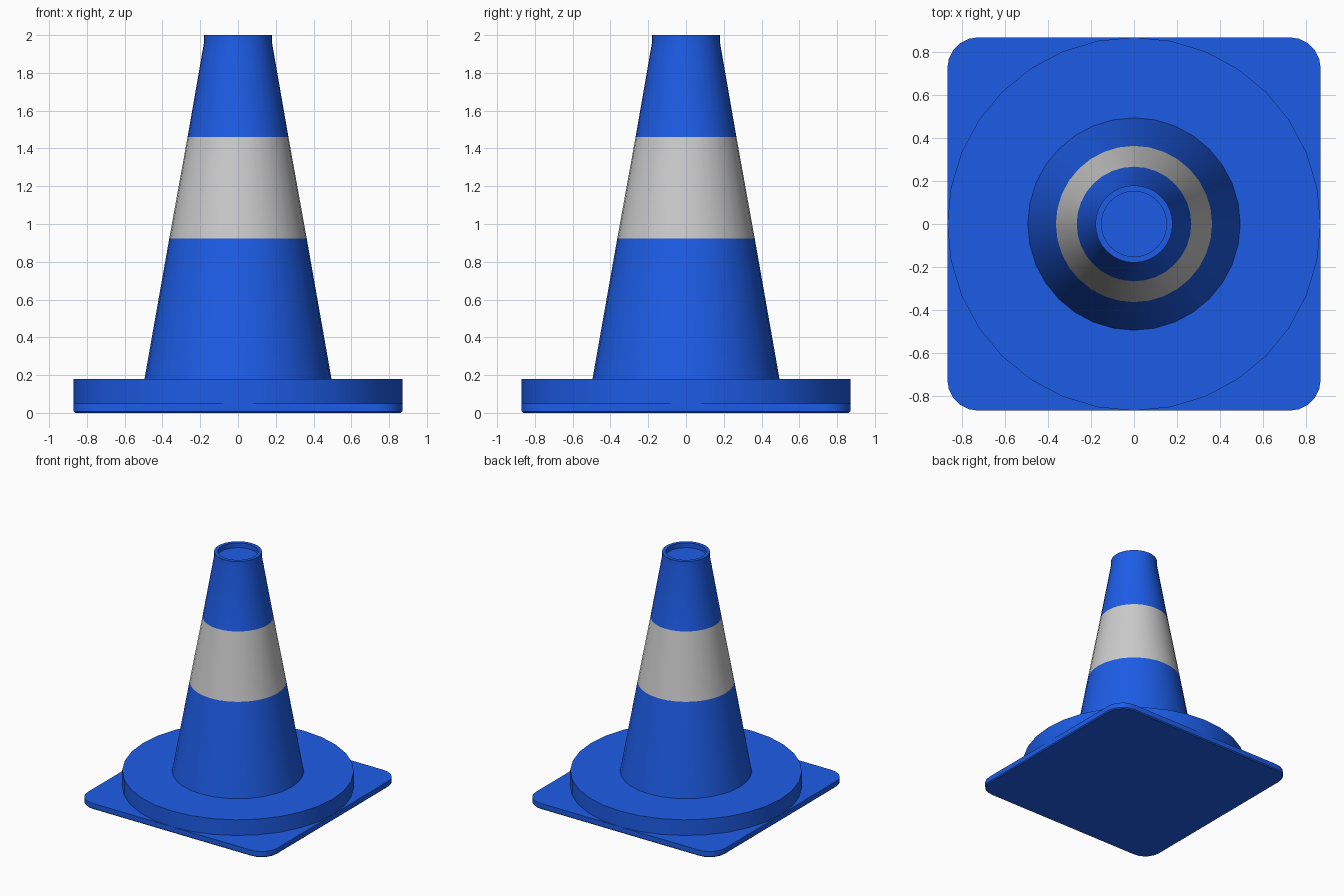
import bpy, bmesh
from math import sin, cos, pi, radians

if "Cube" in bpy.data.objects:
    bpy.data.objects.remove(bpy.data.objects["Cube"])

SEGS = 32
blue = bpy.data.materials.new("blue_plastic")
blue.diffuse_color = (0.012, 0.108, 0.80, 1)
blue.use_nodes = True
blue.node_tree.nodes["Principled BSDF"].inputs["Base Color"].default_value = blue.diffuse_color


def finish(name, bm, mat=None):
    bmesh.ops.recalc_face_normals(bm, faces=bm.faces)
    mesh = bpy.data.meshes.new(name)
    bm.to_mesh(mesh)
    bm.free()
    obj = bpy.data.objects.new(name, mesh)
    bpy.context.collection.objects.link(obj)
    if mat:
        mesh.materials.append(mat)
    bpy.ops.object.select_all(action='DESELECT')
    bpy.context.view_layer.objects.active = obj
    obj.select_set(True)
    bpy.ops.object.shade_smooth_by_angle(angle=radians(30))
    return obj


def lathe(name, profile, mat=None):
    """Revolve (radius, z) points around z and cap both ends."""
    bm = bmesh.new()
    rings = [[bm.verts.new((r * cos(2 * pi * i / SEGS), r * sin(2 * pi * i / SEGS), z))
              for i in range(SEGS)] for r, z in profile]
    for a, b in zip(rings, rings[1:]):
        for i in range(SEGS):
            j = (i + 1) % SEGS
            bm.faces.new((a[i], a[j], b[j], b[i]))
    bm.faces.new(rings[0])
    bm.faces.new(rings[-1])
    return finish(name, bm, mat)


# Square base plate with rounded corners and a slightly chamfered underside
HALF, THICK = 0.87, 0.05
bm = bmesh.new()
bmesh.ops.create_cube(bm, size=1)
for v in bm.verts:
    v.co = (v.co.x * 2 * HALF, v.co.y * 2 * HALF, (v.co.z + 0.5) * THICK)
corners = [e for e in bm.edges if abs(e.verts[0].co.z - e.verts[1].co.z) > 0.01]
bmesh.ops.bevel(bm, geom=corners, offset=0.145, segments=5, profile=0.5, affect='EDGES')
under = [e for e in bm.edges if all(v.co.z < 0.001 for v in e.verts)]
bmesh.ops.bevel(bm, geom=under, offset=0.008, segments=1, affect='EDGES')
finish("base_plate", bm, blue)

# Round foot on the plate
lathe("base_disc", [(0.87, 0.05), (0.87, 0.18)], blue)

# Tapered body: lower part, reflective band, top with shallow recess
lathe("lower_cone", [(0.495, 0.18), (0.364, 0.922)], blue)
lathe("reflective_band", [(0.364, 0.922), (0.267, 1.46)])
lathe("upper_cone", [(0.267, 1.46), (0.18, 1.96), (0.18, 2.0),
                     (0.152, 2.0), (0.152, 1.96)], blue)
